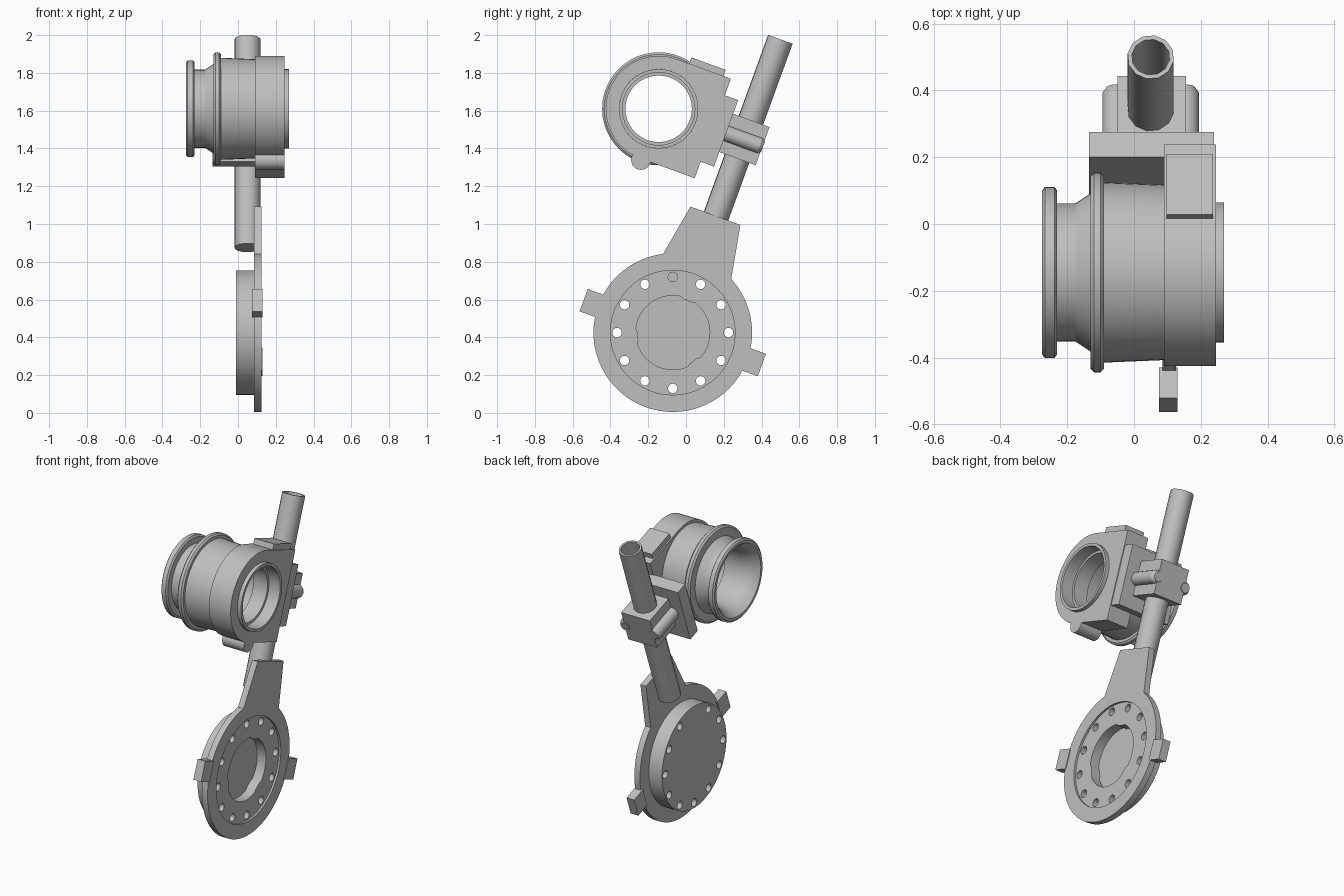
import bpy, bmesh
from math import sin, cos, radians, pi
from mathutils import Vector, Matrix

cube = bpy.data.objects.get("Cube")
if cube:
    bpy.data.objects.remove(cube)

grey = bpy.data.materials.new("plain_grey")
grey.use_nodes = True
GREY = (0.52, 0.52, 0.52, 1)
grey.diffuse_color = GREY
grey.node_tree.nodes["Principled BSDF"].inputs["Base Color"].default_value = GREY

BODY = (-0.145, 1.61)    # y, z of the barrel axis
DISC = (-0.07, 0.425)    # y, z of the lower disc centre
TILT = 20


def place(origin, tilt, x, u, v):
    """Point at u (outward) and v (along the rod) in a tilted side plane."""
    a = radians(tilt)
    return Vector((x, origin[0] + u * cos(a) + v * sin(a),
                   origin[1] - u * sin(a) + v * cos(a)))


def finish(name, bm):
    bmesh.ops.recalc_face_normals(bm, faces=bm.faces)
    mesh = bpy.data.meshes.new(name)
    bm.to_mesh(mesh)
    bm.free()
    mesh.materials.append(grey)
    obj = bpy.data.objects.new(name, mesh)
    bpy.context.collection.objects.link(obj)
    bpy.ops.object.select_all(action='DESELECT')
    obj.select_set(True)
    bpy.context.view_layer.objects.active = obj
    bpy.ops.object.shade_smooth_by_angle(angle=radians(31))
    return obj


def arc(r, start=0, end=360, n=48, cu=0, cv=0):
    full = end - start == 360
    steps = n if full else n + 1
    return [(cu + r * cos(radians(start + (end - start) * i / n)),
             cv + r * sin(radians(start + (end - start) * i / n)))
            for i in range(steps)]


def rect(u0, u1, v0, v1):
    return [(u0, v0), (u1, v0), (u1, v1), (u0, v1)]


def prism(name, loops, x0, x1, origin=BODY, tilt=TILT):
    """Outline with optional holes, extruded along x."""
    bm = bmesh.new()
    for loop in loops:
        vs = [bm.verts.new(place(origin, tilt, x0, u, v)) for u, v in loop]
        for a, b in zip(vs, vs[1:] + vs[:1]):
            bm.edges.new((a, b))
    bmesh.ops.triangle_fill(bm, edges=bm.edges[:], use_beauty=True)
    ext = bmesh.ops.extrude_face_region(bm, geom=bm.faces[:], use_keep_orig=True)
    moved = [g for g in ext["geom"] if isinstance(g, bmesh.types.BMVert)]
    bmesh.ops.translate(bm, verts=moved, vec=(x1 - x0, 0, 0))
    return finish(name, bm)


def lathe(name, profile, origin, axis, n=48):
    """Spin (distance, radius) points about an axis; closed unless it ends on it."""
    bm = bmesh.new()
    rot = Vector((1, 0, 0)).rotation_difference(axis).to_matrix()
    rings = []
    for t, r in profile:
        if r == 0:
            rings.append([bm.verts.new(origin + rot @ Vector((t, 0, 0)))] * n)
        else:
            rings.append([bm.verts.new(origin + rot @ Vector(
                (t, r * cos(2 * pi * i / n), r * sin(2 * pi * i / n))))
                for i in range(n)])
    pairs = list(zip(rings, rings[1:]))
    if profile[0][1] > 0:
        pairs.append((rings[-1], rings[0]))
    for a, b in pairs:
        for i in range(n):
            j = (i + 1) % n
            quad = list(dict.fromkeys((a[i], a[j], b[j], b[i])))
            bm.faces.new(quad)
    return finish(name, bm)


X = Vector((1, 0, 0))
U = place((0, 0), TILT, 0, 1, 0)
V = place((0, 0), TILT, 0, 0, 1)
body_centre = place(BODY, TILT, 0, 0, 0)

# Barrel with two rounded flanges, waisted neck and flared mouth
lathe("barrel", [
    (-.275, .228), (-.275, .245), (-.267, .256), (-.238, .256), (-.23, .245),
    (-.23, .207), (-.175, .207), (-.13, .237), (-.13, .288), (-.12, .299),
    (-.10, .299), (-.09, .288), (-.09, .27), (.10, .262), (.10, .2),
    (-.05, .2), (-.05, .18), (-.17, .18), (-.21, .188), (-.245, .203)],
    body_centre, X)

# Collar with a stepped bore
lathe("collar", [(.09, .21), (.27, .21), (.27, .192), (.19, .192),
                 (.19, .176), (.09, .176)], body_centre, X)

# Housing block, rounded in front and square behind
prism("housing", [arc(.28, 90, 270) + [(.305, -.28), (.305, .28)], arc(.21)],
      .09, .245)
prism("housing_pad", [rect(.07, .263, .25, .315)], .098, .237)
prism("housing_lug", [arc(.052, n=24, cu=.005, cv=-.287)], .09, .245)

# Mounting plate, clamp block and clamp bolts
prism("mounting_plate", [rect(.3, .38, -.187, .187)], -.135, .24)
prism("clamp_block", [rect(.38, .585, -.105, .11)], -.05, .155)
for side, x in (("right", -.053), ("left", .153)):
    lathe(side + "_clamp_bolt",
          [(.375, 0), (.375, .042), (.57, .042), (.588, .03), (.588, 0)],
          place(BODY, TILT, x, 0, 0), U, 20)

# Hollow rod with a closed lower end
lathe("rod", [(-.608, 0), (-.608, .07), (.566, .07), (.566, .057),
              (-.59, .057), (-.59, 0)], place(BODY, TILT, .05, .48, 0), V, 12)

# Disc plate with its tapered arm
arm = [(y - DISC[0], z - DISC[1]) for y, z in ((.288, .995), (.024, 1.092))]
prism("disc_plate", [arc(.42, 97, 402.5, 56) + arm, arc(.33)],
      .085, .125, DISC, 0)

# Hub with a ring of holes and a notched pocket
holes = [arc(.025, n=16, cu=.295 * cos(radians(a)), cv=.295 * sin(radians(a)))
         for a in range(0, 360, 30)]
pocket = []
for a in range(0, 360, 6):
    notch = any(abs(a - m) < 10 for m in (66, 186, 306))
    r = .186 if notch else .196
    pocket.append((r * cos(radians(a)), r * sin(radians(a))))
prism("hub_front", [arc(.33), pocket] + holes, .05, .112, DISC, 0)
prism("hub_back", [arc(.33)] + [h for i, h in enumerate(holes) if i != 3],
      -.01, .05, DISC, 0)

# Side tabs on the disc
for name, s in (("back_tab", 1), ("front_tab", -1)):
    prism(name, [rect(*sorted((s * .405, s * .502)), -.063, .063)],
          .075, .13, DISC, TILT)
